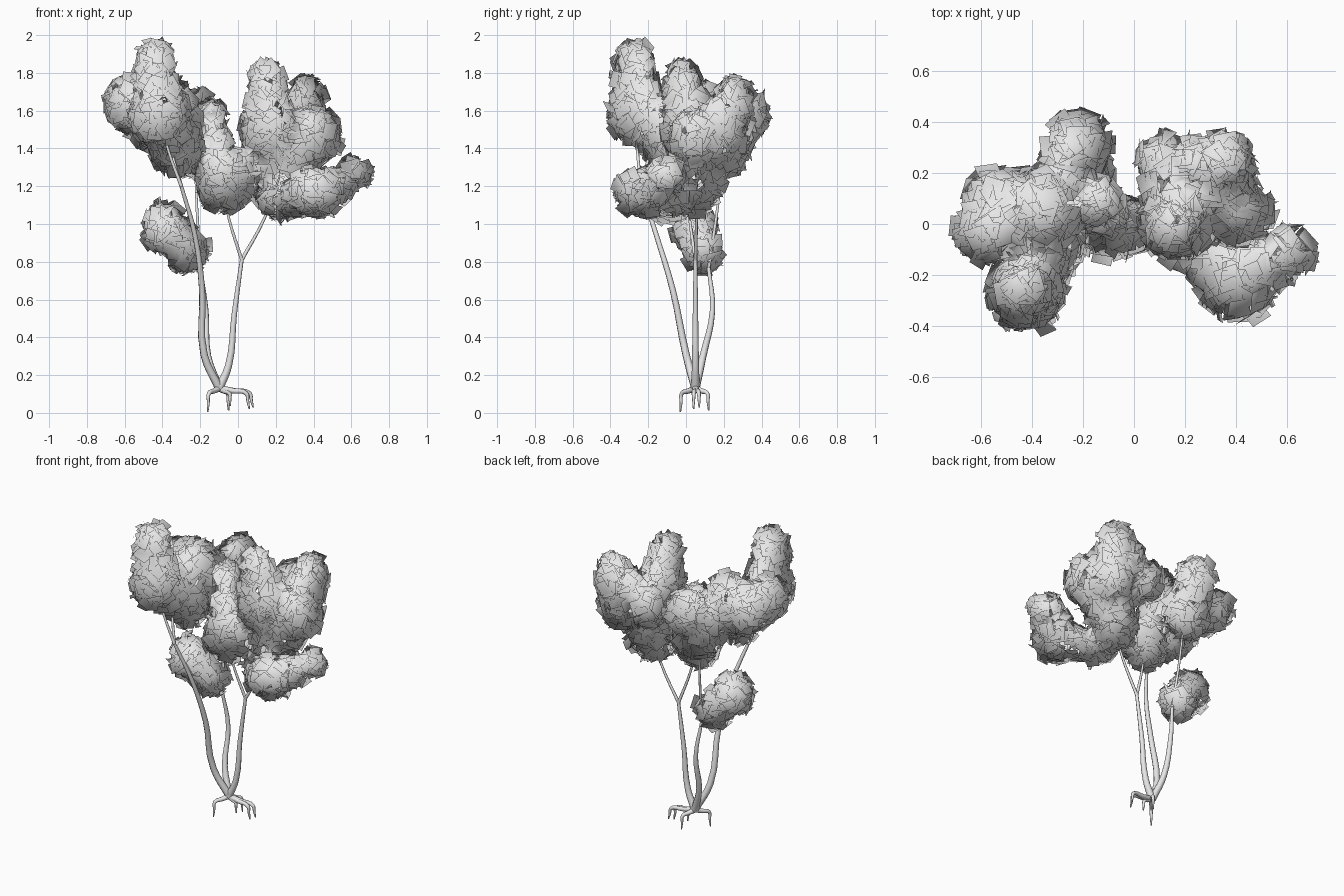
import bpy, bmesh, math, random
from mathutils import Vector, Quaternion

random.seed(7)
cube = bpy.data.objects.get("Cube")
if cube:
    bpy.data.objects.remove(cube, do_unlink=True)

grey = bpy.data.materials.new("plain grey")
grey.use_nodes = True
grey.diffuse_color = (0.8, 0.8, 0.8, 1)
grey.node_tree.nodes["Principled BSDF"].inputs["Base Color"].default_value = grey.diffuse_color


def limb(name, points, thick, thin):
    """Round limb through the points, tapering evenly from thick to thin."""
    curve = bpy.data.curves.new(name, "CURVE")
    curve.dimensions = "3D"
    curve.bevel_depth = 1
    curve.bevel_resolution = 2
    curve.resolution_u = 4
    curve.use_fill_caps = True
    spline = curve.splines.new("BEZIER")
    last = len(points) - 1
    spline.bezier_points.add(last)
    for i, (knot, point) in enumerate(zip(spline.bezier_points, points)):
        knot.co = point
        knot.radius = thick + (thin - thick) * i / last
        knot.handle_left_type = knot.handle_right_type = "AUTO"
    curve.materials.append(grey)
    obj = bpy.data.objects.new(name, curve)
    bpy.context.collection.objects.link(obj)
    bpy.ops.object.select_all(action="DESELECT")
    bpy.context.view_layer.objects.active = obj
    obj.select_set(True)
    bpy.ops.object.convert(target="MESH")
    bpy.ops.object.shade_smooth_by_angle(angle=math.radians(60))


def scaled(point, ball):
    """Offset from the ball's centre, measured in its radii."""
    centre, radii = ball
    return Vector([(p - c) / r for p, c, r in zip(point, centre, radii)])


def blend(point, balls):
    """Strength and outward direction of the merged balls at a point."""
    strength, outward = 0, Vector()
    for ball in balls:
        offset = scaled(point, ball)
        weight = math.exp(4 - 4 * offset.length_squared)
        strength += weight
        outward += Vector([o / r for o, r in zip(offset, ball[1])]) * weight
    return strength, outward.normalized()


def leaf_clump(name, balls, every_ball):
    """Square leaf cards laid like loose shingles over the merged balls."""
    bm = bmesh.new()
    normals = []
    middle = sum((centre for centre, _ in balls), Vector()) / len(balls)
    for ball in balls:
        centre, radii = ball
        near = [b for b in every_ball if (b[0] - centre).length < b[1].z + radii.z + 0.1]
        for _ in range(int(radii.x * radii.z * 9000)):
            ray = Vector([random.gauss(0, 1) for _ in range(3)]).normalized() * radii
            reach = 0.8
            while reach < 1.3 and blend(centre + ray * reach, near)[0] > 1:
                reach += 0.04
            spot = centre + ray * reach
            # Each ball covers only the surface it is nearest to
            if any(scaled(spot, b).length < reach - 0.05 for b in near):
                continue
            out = blend(spot, near)[1]
            spot -= out * random.uniform(0, 0.025)
            side = out.orthogonal().normalized()
            side.rotate(Quaternion(out, random.uniform(0, math.tau)))
            up = out.cross(side)
            up.rotate(Quaternion(side, random.gauss(0, 0.6)))
            half = random.uniform(0.028, 0.048)
            corners = [spot + (side * a + up * b) * half
                       for a, b in ((-1, -1), (1, -1), (1, 1), (-1, 1))]
            bm.faces.new([bm.verts.new(corner) for corner in corners]).smooth = True
            normals += [(blend(corner, near)[1] + (corner - middle).normalized() * 0.6).normalized()
                        for corner in corners]
    mesh = bpy.data.meshes.new(name)
    bm.to_mesh(mesh)
    bm.free()
    # Rounded shading across the whole mass
    mesh.normals_split_custom_set_from_vertices(normals)
    mesh.materials.append(grey)
    bpy.context.collection.objects.link(bpy.data.objects.new(name, mesh))


def clump_chain(stretch, *specs):
    """Chain of upward-stretched balls (x, y, z, radius) with a bridge between neighbours."""
    balls = [(Vector((x, y, z)), Vector((r, r, r * stretch))) for x, y, z, r in specs]
    chain = balls[:1]
    for (c1, r1), (c2, r2) in zip(balls, balls[1:]):
        chain += [(c1.lerp(c2, .5), r1.lerp(r2, .5) * .9), (c2, r2)]
    return chain


# Foliage masses
foliage = {
    "left_crown": clump_chain(
        1.2, (-.44, -.27, 1.84, .1), (-.42, -.27, 1.6, .14), (-.33, -.07, 1.42, .13),
        (-.58, -.03, 1.64, .11), (-.55, .11, 1.58, .1), (-.35, .06, 1.57, .15),
        (-.23, .2, 1.42, .13), (-.22, .32, 1.58, .11)),
    "middle_crown": clump_chain(
        1.3, (-.14, .09, 1.55, .08), (-.09, 0, 1.23, .12), (.02, 0, 1.25, .09)),
    "right_crown": clump_chain(
        1.3, (.15, -.02, 1.74, .09), (.17, .02, 1.5, .14), (.1, .25, 1.5, .09),
        (.36, .25, 1.64, .1), (.33, .18, 1.47, .13), (.42, .04, 1.46, .11), (.22, .06, 1.25, .14)),
    "right_low_crown": clump_chain(
        .85, (.61, -.1, 1.26, .09), (.41, -.23, 1.17, .14), (.23, -.07, 1.12, .11)),
    "low_clump": clump_chain(1.1, (-.39, .05, .98, .11), (-.27, .09, .86, .1)),
}
every_ball = [ball for balls in foliage.values() for ball in balls]
for name, balls in foliage.items():
    leaf_clump(name + "_leaves", balls, every_ball)

# Stems rising from one base
base = Vector((-.1, .05, .13))
stems = {
    "right_stem": [(-.05, .05, .25), (-.02, .05, .52), (.02, .05, .81)],
    "back_stem": [(-.16, .09, .3), (-.17, .14, .54), (-.2, .12, .77)],
    "front_stem": [(-.18, 0, .31), (-.19, -.07, .65), (-.23, -.16, .95), (-.3, -.24, 1.2)],
}
for name, points in stems.items():
    limb(name, [base, *points], .023, .01)

# Branches from the stem tips into the foliage
for stem, crown, index in [("right_stem", "right_crown", -1), ("right_stem", "middle_crown", 2),
                           ("back_stem", "left_crown", -3), ("back_stem", "low_clump", 0),
                           ("front_stem", "left_crown", 2), ("front_stem", "left_crown", 3)]:
    start, end = Vector(stems[stem][-1]), foliage[crown][index][0]
    bend = start.lerp(end, .5) + (end - start) * Vector((.1, .1, 0))
    limb(f"{stem}_to_{crown}_{index}", [start, bend, end], .01, .005)

# Roots that arch out and bend down to the ground
for i, (x, y) in enumerate([(-.16, -.03), (-.05, .12), (.06, .04), (.08, .07), (-.04, .04)]):
    tip = Vector((x, y, .005 + .008 * i))
    knee = Vector((x, y, .1)).lerp(base, .1)
    limb(f"root_{i + 1}", [base, base.lerp(knee, .5), knee, tip.lerp(knee, .5), tip], .018, .004)
